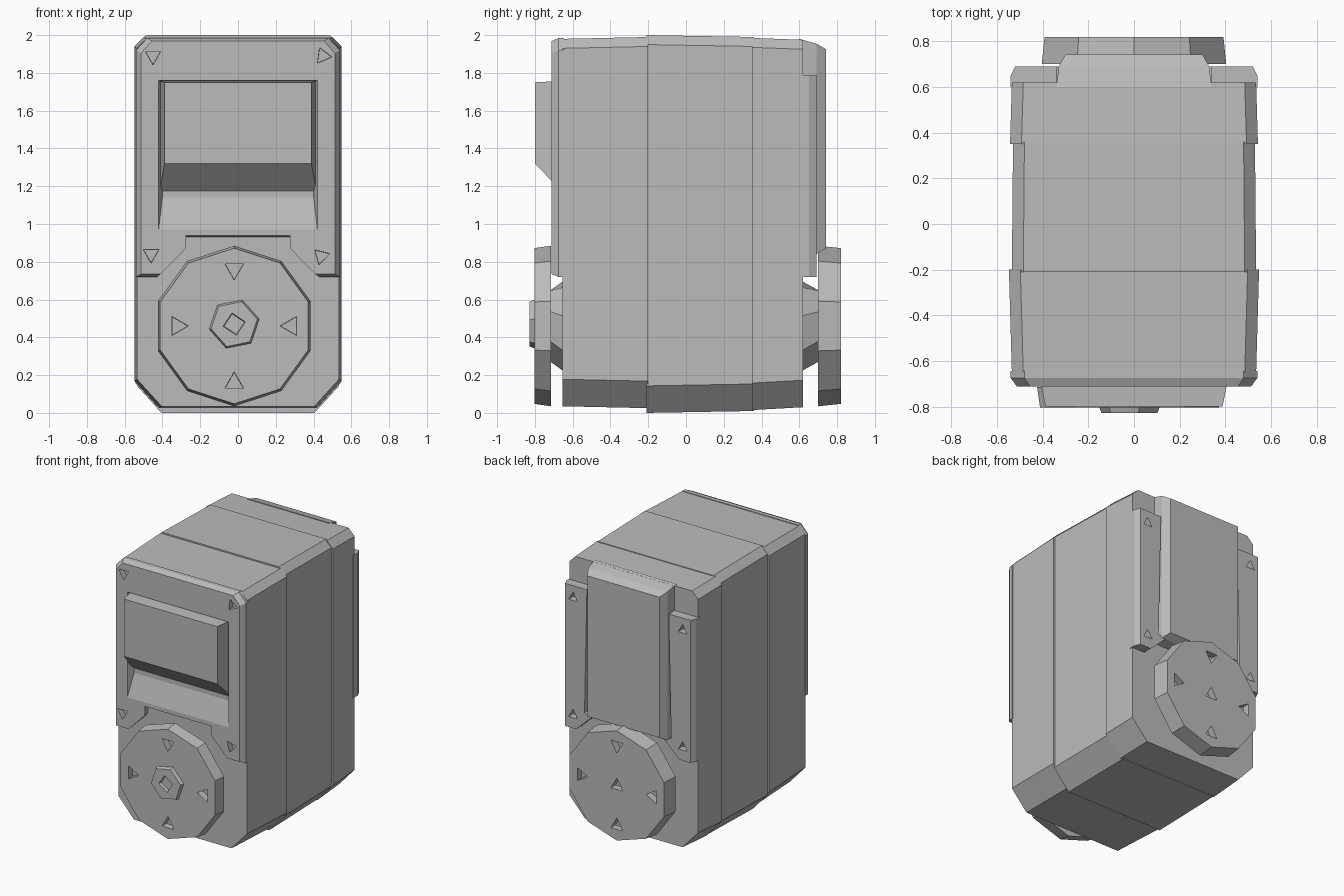
import bpy, bmesh, math

cube = bpy.data.objects.get("Cube")
if cube:
    bpy.data.objects.remove(cube, do_unlink=True)

grey = bpy.data.materials.new("plain_grey")
grey.use_nodes = True
GREY = (0.5, 0.5, 0.5, 1)
grey.diffuse_color = GREY
grey.node_tree.nodes["Principled BSDF"].inputs["Base Color"].default_value = GREY


def add_loft(bm, rings):
    """Bridge (y, [(x, z), ...]) outlines and cap both ends."""
    rows = [[bm.verts.new((x, y, z)) for x, z in pts] for y, pts in rings]
    n = len(rows[0])
    for a, b in zip(rows, rows[1:]):
        for i in range(n):
            j = (i + 1) % n
            bm.faces.new((a[i], a[j], b[j], b[i]))
    bm.faces.new(rows[0])
    bm.faces.new(rows[-1])


def finish(name, bm):
    bmesh.ops.recalc_face_normals(bm, faces=bm.faces)
    mesh = bpy.data.meshes.new(name)
    bm.to_mesh(mesh)
    bm.free()
    mesh.materials.append(grey)
    obj = bpy.data.objects.new(name, mesh)
    bpy.context.collection.objects.link(obj)
    return obj


def loft(name, *rings):
    bm = bmesh.new()
    add_loft(bm, rings)
    return finish(name, bm)


def case_ring(w, z0, z1, cb=0.13, ct=0.05):
    """Rectangle with large lower and small upper corner cuts."""
    half = [(w - cb, z0), (w, z0 + cb * 1.1), (w, z1 - ct), (w - ct, z1)]
    return half + [(-x, z) for x, z in reversed(half)]


def box_ring(w, z0, z1):
    return [(-w, z0), (w, z0), (w, z1), (-w, z1)]


def polygon(cx, cz, r, sides, turn=0.0):
    return [(cx + r * math.cos(turn + math.tau * i / sides),
             cz + r * math.sin(turn + math.tau * i / sides)) for i in range(sides)]


def shrink(pts, sx, sz, cz):
    return [(x * sx, cz + (z - cz) * sz) for x, z in pts]


def cut(target, rings_list):
    """Subtract a set of lofted cutters from the target."""
    bm = bmesh.new()
    for rings in rings_list:
        add_loft(bm, rings)
    cutter = finish("cutter", bm)
    cutter.hide_render = True
    mod = target.modifiers.new("cut", 'BOOLEAN')
    mod.operation, mod.solver, mod.object = 'DIFFERENCE', 'EXACT', cutter
    bpy.context.view_layer.update()
    bpy.context.view_layer.objects.active = target
    bpy.ops.object.modifier_apply(modifier=mod.name)
    bpy.data.objects.remove(cutter, do_unlink=True)


def tri_hole(x, z, y0, y1, turn, r=0.06):
    return [(y0, polygon(x, z, r, 3, turn)), (y1, polygon(x, z, r * 0.9, 3, turn))]


# Three case sections, front to back
loft("front_case", (-0.655, case_ring(0.535, 0.035, 1.98)),
     (-0.2, case_ring(0.548, 0.025, 1.99)))
loft("middle_case", (-0.21, case_ring(0.535, 0.0, 2.0)),
     (0.36, case_ring(0.53, 0.01, 1.99)))
loft("back_case", (0.35, case_ring(0.543, 0.015, 1.985)),
     (0.62, case_ring(0.535, 0.03, 1.975)))

# Raised front panel with two legs around the horn
half = [(0.29, 0.93), (0.29, 0.86), (0.43, 0.72), (0.54, 0.72), (0.54, 1.92), (0.48, 1.985)]
outline = half + [(-x, z) for x, z in reversed(half)]
panel = loft("front_panel", (-0.645, outline), (-0.675, outline),
             (-0.712, shrink(outline, 0.95, 0.975, 1.3)))
holes = [tri_hole(x, z, -0.75, -0.67, math.pi / 2 + s, 0.05)
         for x, z, s in ((-0.45, 1.89, math.pi), (0.45, 1.89, 0.4),
                         (-0.46, 0.84, math.pi), (0.44, 0.83, 0.8))]
window = [(-0.75, box_ring(0.42, 0.97, 1.76)), (-0.712, box_ring(0.42, 0.97, 1.76)),
          (-0.66, box_ring(0.40, 1.14, 1.75))]
cut(panel, holes + [window])

# Protruding block in the window
loft("window_block", (-0.645, box_ring(0.418, 1.16, 1.758)),
     (-0.80, box_ring(0.388, 1.32, 1.75)))

# Back side strips with screw holes, cut short below the top corners
for side, name in ((1, "back_strip_left"), (-1, "back_strip_right")):
    pts = [(0.34, 1.79), (0.36, 0.86), (0.30, 0.84), (0.43, 0.72), (0.54, 0.72), (0.54, 1.79)]
    pts = [(side * x, z) for x, z in pts]
    inner = [(x - side * 0.02 if abs(x) > 0.5 else x, z) for x, z in pts]
    strip = loft(name, (0.6, pts), (0.65, pts), (0.69, inner))
    cut(strip, [tri_hole(side * 0.455, z, 0.75, 0.64, math.pi / 2, 0.045)
                for z in (0.82, 1.7)])

# Raised centre panel on the back
back_panel = loft("back_panel", (0.6, box_ring(0.34, 0.82, 1.98)),
                  (0.69, box_ring(0.33, 0.84, 1.955)),
                  (0.742, box_ring(0.30, 0.87, 1.925)))

# Round horns on both ends of the shaft
CX, CZ = -0.02, 0.46
HUB_TURN = math.pi / 10
for name, s, y_hub, y_in, y_out in (("front_horn", -1, 0.64, 0.715, 0.803),
                                    ("back_horn", 1, 0.60, 0.70, 0.82)):
    cx = CX if s < 0 else 0.0
    loft(name + "_hub", (s * y_hub, polygon(cx, CZ, 0.25, 8, 0.2)),
         (s * (y_in + 0.01), polygon(cx, CZ, 0.2, 8, 0.4)))
    horn = loft(name, (s * y_in, polygon(cx, CZ, 0.425, 10, HUB_TURN)),
                (s * y_out, polygon(cx, CZ, 0.412, 10, HUB_TURN)))
    cuts = []
    for k in range(4):
        a = k * math.pi / 2
        cuts.append(tri_hole(cx + 0.3 * math.cos(a), CZ + 0.3 * math.sin(a),
                             s * (y_out + 0.05), s * (y_out - 0.05), a + math.pi))
    if s > 0:
        cuts.append(tri_hole(cx, CZ, s * (y_out + 0.05), s * (y_out - 0.05), math.pi / 2))
    cut(horn, cuts)

# Hexagonal screw on the front horn
screw = loft("front_screw", (-0.79, polygon(CX, CZ + 0.01, 0.14, 6, 0.2)),
             (-0.828, polygon(CX, CZ + 0.01, 0.125, 6, 0.2)))
cut(screw, [[(-0.85, polygon(CX, CZ + 0.01, 0.065, 4, 0.2)),
             (-0.805, polygon(CX, CZ + 0.01, 0.055, 4, 0.2))]])
